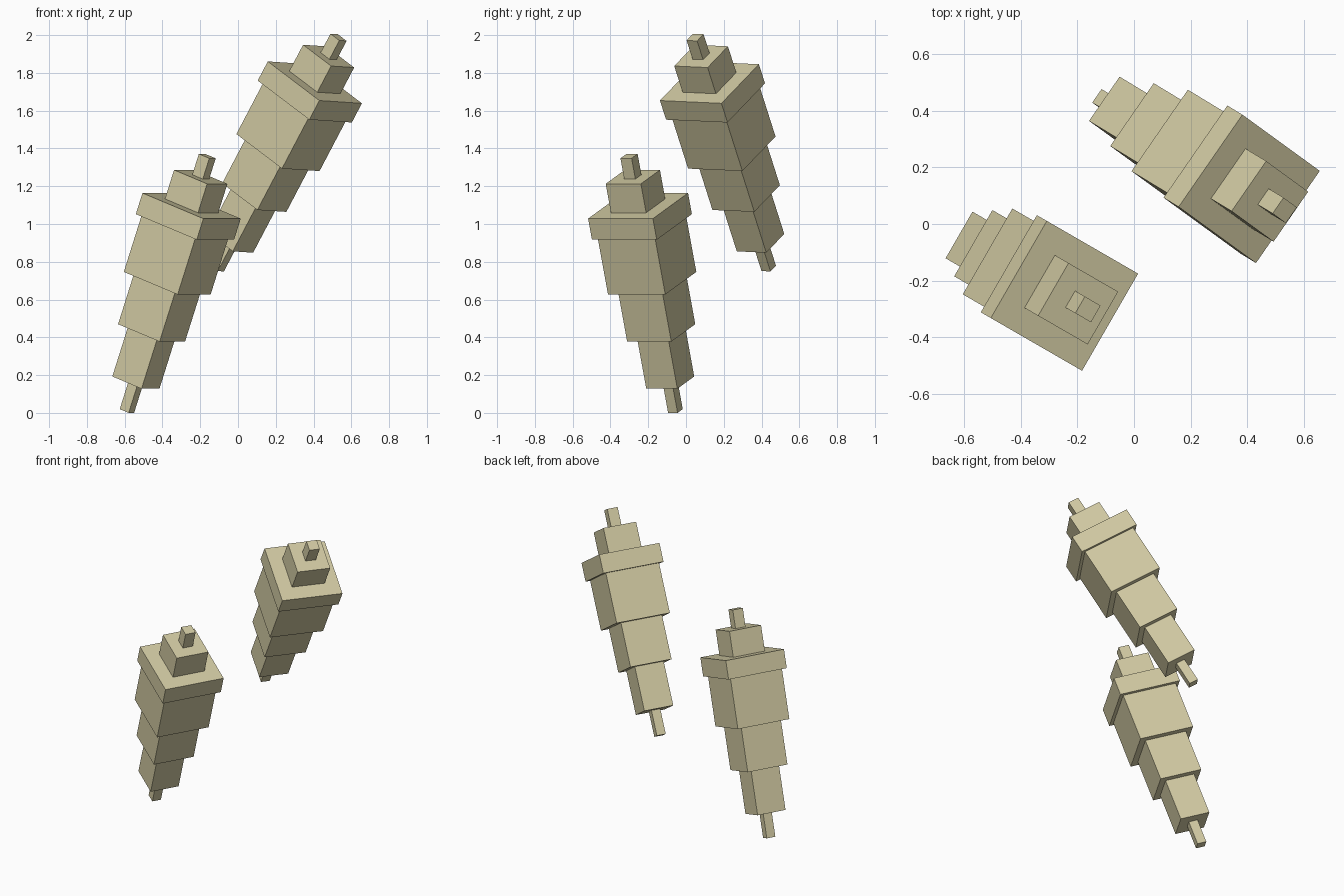
import bpy
from math import radians
from mathutils import Euler, Matrix, Vector

cube = bpy.data.objects.get("Cube")
if cube:
    bpy.data.objects.remove(cube, do_unlink=True)

# One flat sandy colour
sand = bpy.data.materials.new("pale_sand")
sand.use_nodes = True
colour = (0.65, 0.60, 0.37, 1.0)
sand.diffuse_color = colour
sand.node_tree.nodes["Principled BSDF"].inputs["Base Color"].default_value = colour

# Stacked square blocks, bottom to top: name, width, height
BLOCKS = [
    ("bottom_pin", 0.058, 0.160),
    ("lower_block", 0.190, 0.280),
    ("middle_block", 0.270, 0.280),
    ("upper_block", 0.350, 0.317),
    ("wide_collar", 0.396, 0.119),
    ("cap_block", 0.215, 0.163),
    ("top_pin", 0.068, 0.117),
]


def build_spire(side, base, angles):
    """Stack the blocks along a tilted axis that starts at base."""
    rotation = Euler([radians(a) for a in angles], "XYZ").to_matrix().to_4x4()
    frame = Matrix.Translation(base) @ rotation
    z = 0.0
    for name, width, height in BLOCKS:
        bpy.ops.mesh.primitive_cube_add(size=1)
        block = bpy.context.object
        block.name = f"{side}_{name}"
        block.data.materials.append(sand)
        block.matrix_world = (frame @ Matrix.Translation((0, 0, z + height / 2))
                              @ Matrix.Diagonal((width, width, height, 1)))
        z += height


# Two identical spires, leaning by different amounts
build_spire("right", Vector((-0.588, -0.056, 0.01)), (0, 20, -30))
build_spire("left", Vector((-0.111, 0.438, 0.765)), (-2.5, 31.5, -36))
